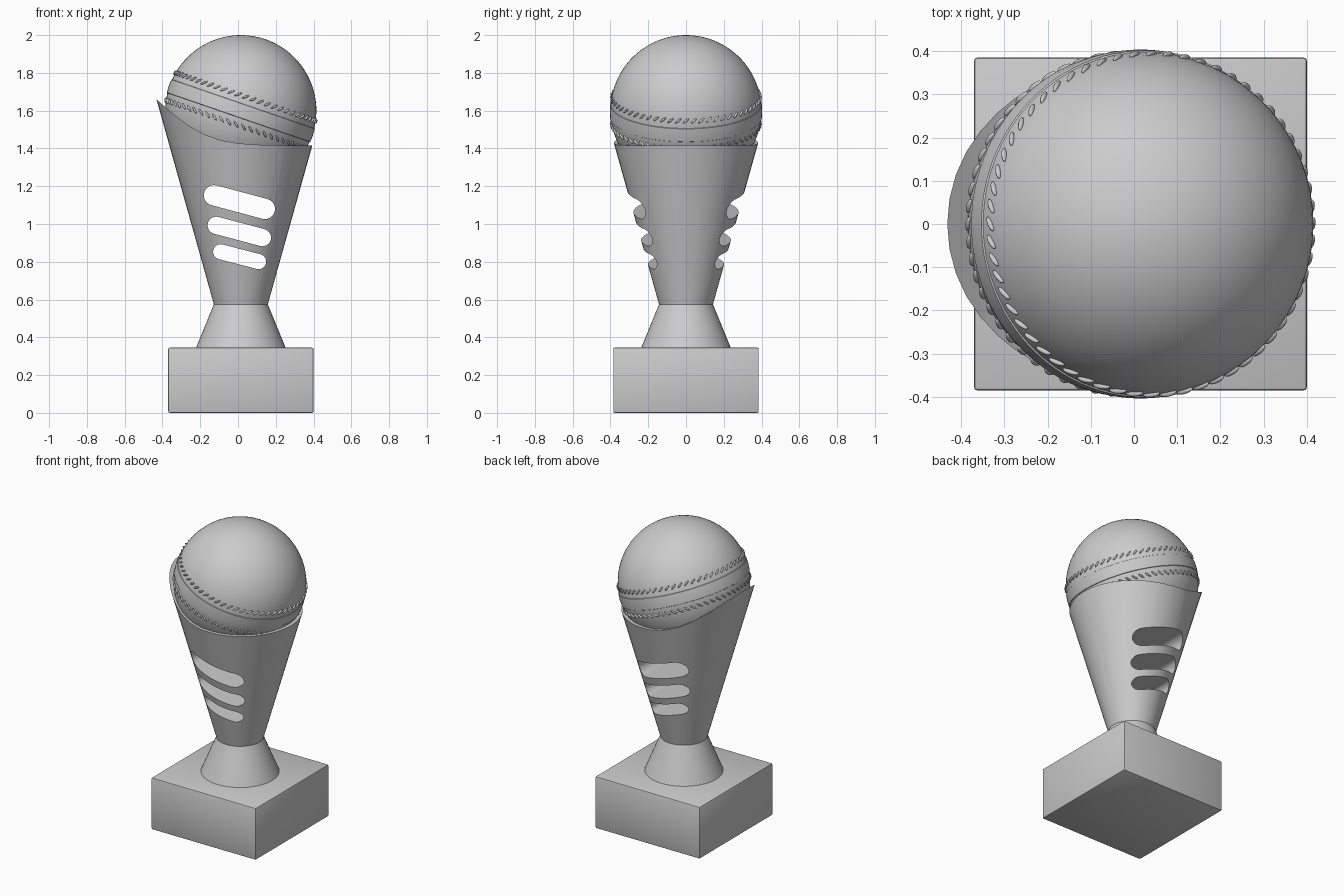
import bpy, bmesh, math
from mathutils import Matrix, Vector

if "Cube" in bpy.data.objects:
    bpy.data.objects.remove(bpy.data.objects["Cube"])

CX = 0.015                      # axis of the whole trophy
grey = bpy.data.materials.new("plain grey")
grey.diffuse_color = (0.6, 0.6, 0.6, 1)
grey.use_nodes = True
grey.node_tree.nodes["Principled BSDF"].inputs["Base Color"].default_value = grey.diffuse_color


def finish(name, bm, angle=30):
    bmesh.ops.recalc_face_normals(bm, faces=bm.faces[:])
    me = bpy.data.meshes.new(name)
    bm.to_mesh(me)
    bm.free()
    me.materials.append(grey)
    ob = bpy.data.objects.new(name, me)
    bpy.context.collection.objects.link(ob)
    smooth(ob, angle)
    return ob


def smooth(ob, angle=30):
    bpy.ops.object.select_all(action='DESELECT')
    ob.select_set(True)
    bpy.context.view_layer.objects.active = ob
    bpy.ops.object.shade_smooth_by_angle(angle=math.radians(angle))


def cone(name, r1, r2, z1, z2, sides):
    bm = bmesh.new()
    bmesh.ops.create_cone(bm, cap_ends=True, segments=sides, radius1=r1, radius2=r2,
                          depth=z2 - z1, matrix=Matrix.Translation((CX, 0, (z1 + z2) / 2)))
    return finish(name, bm)


def prism(name, outline):
    """xz outline pushed through the model along y"""
    bm = bmesh.new()
    f = bm.faces.new([bm.verts.new((x, -0.8, z)) for x, z in outline])
    new = bmesh.ops.extrude_face_region(bm, geom=[f])['geom']
    bmesh.ops.translate(bm, vec=(0, 1.6, 0), verts=[v for v in new if isinstance(v, bmesh.types.BMVert)])
    return finish(name, bm)


def cut(ob, cutter):
    cutter.hide_render = True
    bpy.ops.object.select_all(action='DESELECT')
    ob.select_set(True)
    bpy.context.view_layer.objects.active = ob
    m = ob.modifiers.new("cut", 'BOOLEAN')
    m.operation, m.solver, m.object = 'DIFFERENCE', 'EXACT', cutter
    bpy.ops.object.modifier_apply(modifier=m.name)
    bpy.data.objects.remove(cutter)


def slot(a, b, r, n=12):
    """rounded slot outline between two end centres"""
    a, b = Vector(a), Vector(b)
    t = math.atan2(b.y - a.y, b.x - a.x)
    pts = []
    for c, start in ((b, t - math.pi / 2), (a, t + math.pi / 2)):
        for i in range(n + 1):
            ang = start + math.pi * i / n
            pts.append((c.x + r * math.cos(ang), c.y + r * math.sin(ang)))
    return pts


# plinth with slightly eased edges
bm = bmesh.new()
bmesh.ops.create_cube(bm, size=1, matrix=Matrix.Translation((CX, 0, 0.1725)) @ Matrix.Diagonal((0.77, 0.77, 0.345, 1)))
bmesh.ops.bevel(bm, geom=bm.edges[:], offset=0.008, segments=2, profile=0.5, affect='EDGES')
finish("base", bm)

# neck flaring down to the plinth
cone("neck", 0.237, 0.143, 0.345, 0.575, 48)

# solid tapered cup, swept rim and three tilted through slots
z_top = 1.75
cup = cone("cup", 0.143, 0.143 + 0.28 * (z_top - 0.575), 0.575, z_top, 48)
rim = [(-0.6, 1.79), (-0.432, 1.66), (-0.34, 1.58), (-0.26, 1.52), (-0.18, 1.475), (-0.09, 1.443),
       (0, 1.427), (0.12, 1.419), (0.25, 1.416), (0.7, 1.414), (0.7, 2.0), (-0.6, 2.0)]
cut(cup, prism("rim_cutter", rim))
for a, b, r in (((-0.127, 1.152), (0.142, 1.08), 0.054),
                ((-0.115, 0.993), (0.129, 0.928), 0.046),
                ((-0.092, 0.853), (0.109, 0.801), 0.040)):
    cut(cup, prism("slot_cutter", slot(a, b, r)))
smooth(cup)

# ball, tilted towards the right
R = 0.4
tilt = Matrix.Translation((CX, 0, 1.6)) @ Matrix.Rotation(math.radians(19), 4, 'Y')
bm = bmesh.new()
bmesh.ops.create_uvsphere(bm, u_segments=64, v_segments=40, radius=R, matrix=tilt)
finish("ball", bm)

# low raised seam band round the ball
bm = bmesh.new()
prof = [(0.394, -0.040), (0.4015, -0.036), (0.4035, 0), (0.4015, 0.036), (0.394, 0.040)]
N = 96
rings = []
for i in range(N):
    a = 2 * math.pi * i / N
    rings.append([bm.verts.new(tilt @ Vector((r * math.cos(a), r * math.sin(a), h))) for r, h in prof])
for i in range(N):
    p, q = rings[i], rings[(i + 1) % N]
    for k in range(len(prof)):
        l = (k + 1) % len(prof)
        bm.faces.new((p[k], q[k], q[l], p[l]))
finish("seam_band", bm)

# two rows of slanted stitches, mirrored about the seam
bm = bmesh.new()
COUNT = 60
lat = math.asin(0.077 / R)
for side in (1, -1):
    for i in range(COUNT):
        place = (tilt @ Matrix.Rotation(2 * math.pi * i / COUNT, 4, 'Z')
                 @ Matrix.Rotation(-side * lat, 4, 'Y')
                 @ Matrix.Translation((R + 0.001, 0, 0))
                 @ Matrix.Rotation(-side * math.radians(50), 4, 'X')
                 @ Matrix.Diagonal((0.008, 0.006, 0.021, 1)))
        bmesh.ops.create_uvsphere(bm, u_segments=8, v_segments=6, radius=1, matrix=place)
finish("stitches", bm, 60)
